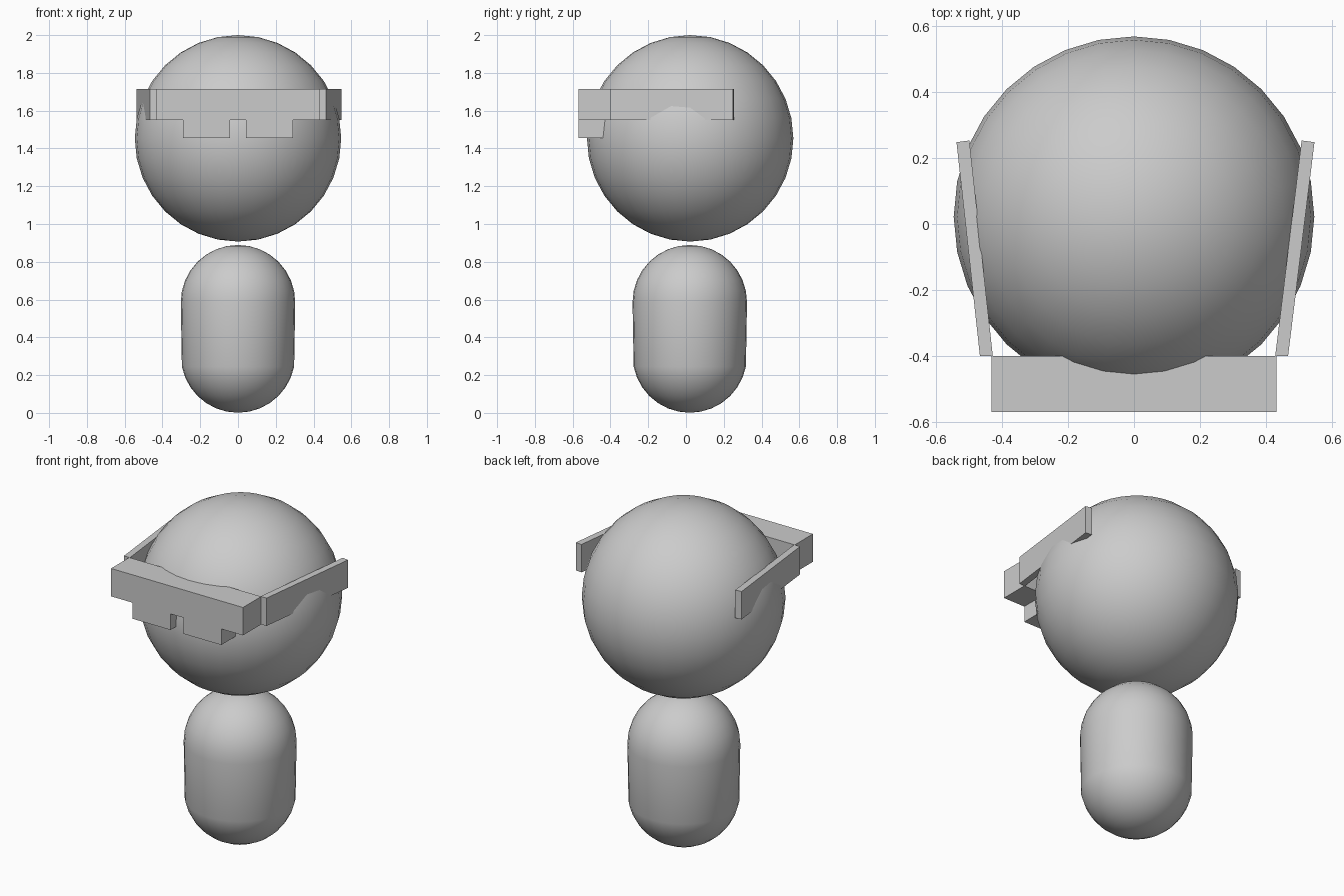
import bpy
import bmesh
from mathutils import Vector

cube = bpy.data.objects.get("Cube")
if cube:
    bpy.data.objects.remove(cube, do_unlink=True)

# One plain grey for everything
grey = bpy.data.materials.new("plain grey")
grey.use_nodes = True
grey.diffuse_color = (0.6, 0.6, 0.6, 1)
grey.node_tree.nodes["Principled BSDF"].inputs["Base Color"].default_value = (0.6, 0.6, 0.6, 1)


def ball(name, radius, center, stretch=0.0):
    """Smooth sphere; stretch lifts the upper half to make a capsule."""
    bpy.ops.mesh.primitive_uv_sphere_add(segments=32, ring_count=16, radius=radius, location=center)
    obj = bpy.context.object
    obj.name = name
    for v in obj.data.vertices:
        if v.co.z > -0.001:
            v.co.z += stretch
    obj.data.materials.append(grey)
    bpy.ops.object.shade_smooth()
    return obj


def prism(name, outline, depth):
    """Flat-faced solid: outline points extruded along the depth vector."""
    bm = bmesh.new()
    face = bm.faces.new([bm.verts.new(p) for p in outline])
    extruded = bmesh.ops.extrude_face_region(bm, geom=[face])["geom"]
    moved = [g for g in extruded if isinstance(g, bmesh.types.BMVert)]
    bmesh.ops.translate(bm, verts=moved, vec=Vector(depth))
    bmesh.ops.recalc_face_normals(bm, faces=bm.faces)
    mesh = bpy.data.meshes.new(name)
    bm.to_mesh(mesh)
    bm.free()
    mesh.materials.append(grey)
    obj = bpy.data.objects.new(name, mesh)
    bpy.context.collection.objects.link(obj)
    return obj


# Capsule body and round head
ball("body", 0.303, (0, 0.02, 0.304), stretch=0.282)
ball("head", 0.5465, (0, 0.022, 1.4535))

# Glasses front: brow bar with two lenses and a nose gap
top, brow, low = 1.715, 1.55, 1.455
half = [(0.043, brow), (0.043, low), (0.29, low), (0.29, brow), (0.432, brow), (0.432, top)]
outline = half + [(-x, z) for x, z in reversed(half)]
prism("glasses_front", [(x, -0.57, z) for x, z in outline], (0, 0.17, 0))

# Glasses arms, splayed outwards towards the back
for name, side, spread in (("left_arm", 1, 0.08), ("right_arm", -1, 0.071)):
    plan = [(0.428, -0.4), (0.467, -0.4), (0.467 + spread, 0.248), (0.428 + spread, 0.253)]
    prism("glasses_" + name, [(side * x, y, brow) for x, y in plan], (0, 0, top - brow))
